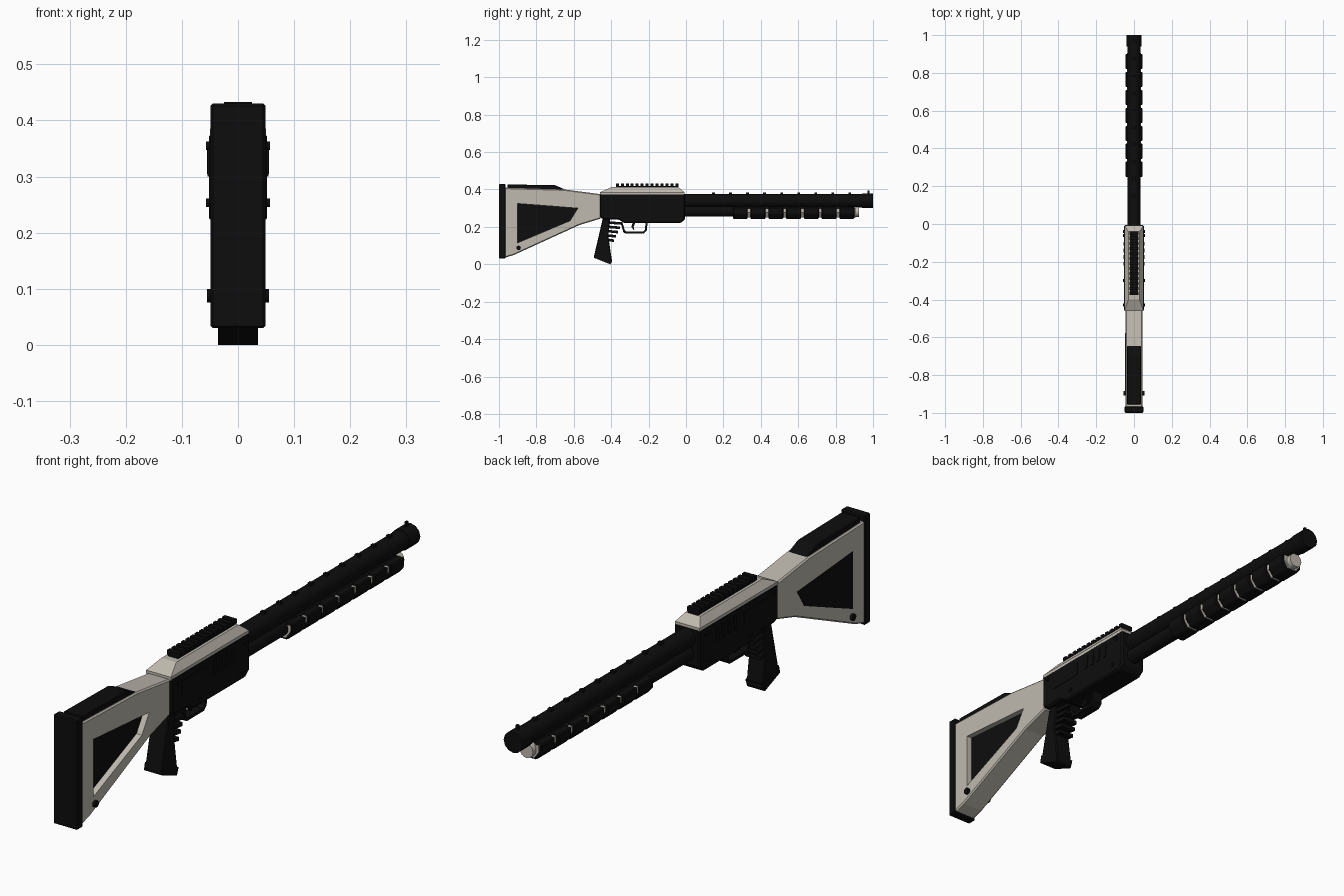
import bpy, bmesh, math
from mathutils import Vector

if "Cube" in bpy.data.objects:
    bpy.data.objects.remove(bpy.data.objects["Cube"])


def material(name, colour):
    m = bpy.data.materials.new(name)
    m.use_nodes = True
    m.diffuse_color = (*colour, 1)
    bsdf = next(n for n in m.node_tree.nodes if n.type == 'BSDF_PRINCIPLED')
    bsdf.inputs["Base Color"].default_value = (*colour, 1)
    return m


black = material("matte black", (0.004, 0.004, 0.004))
cream = material("warm grey", (0.52, 0.49, 0.43))


def finish(name, bm, mat, bevel=0):
    bmesh.ops.recalc_face_normals(bm, faces=bm.faces)
    mesh = bpy.data.meshes.new(name)
    bm.to_mesh(mesh)
    bm.free()
    mesh.materials.append(mat)
    ob = bpy.data.objects.new(name, mesh)
    bpy.context.collection.objects.link(ob)
    if bevel:
        mod = ob.modifiers.new("edge chamfer", 'BEVEL')
        mod.width, mod.segments = bevel, 1
    return ob


def extrude(name, points, shift, mat, bevel=0):
    bm = bmesh.new()
    face = bm.faces.new([bm.verts.new(p) for p in points])
    out = bmesh.ops.extrude_face_region(bm, geom=[face])
    verts = [v for v in out["geom"] if isinstance(v, bmesh.types.BMVert)]
    bmesh.ops.translate(bm, vec=shift, verts=verts)
    return finish(name, bm, mat, bevel)


def side(name, profile, x0, x1, mat, bevel=0):
    """Side outline in (y, z), extruded across x."""
    return extrude(name, [(x0, y, z) for y, z in profile], (x1 - x0, 0, 0), mat, bevel)


def section(name, profile, y0, y1, mat, bevel=0):
    """Cross-section in (x, z), extruded along y."""
    return extrude(name, [(x, y0, z) for x, z in profile], (0, y1 - y0, 0), mat, bevel)


def box(name, x, y, z, mat, bevel=0):
    return side(name, [(y[0], z[0]), (y[1], z[0]), (y[1], z[1]), (y[0], z[1])], *x, mat, bevel)


def tube(name, centre, radius, length, axis, mat, sides=24):
    rot = (math.pi / 2, 0, 0) if axis == 'Y' else (0, math.pi / 2, 0)
    bpy.ops.mesh.primitive_cylinder_add(vertices=sides, radius=radius, depth=length,
                                        location=centre, rotation=rot)
    ob = bpy.context.object
    ob.name = name
    ob.data.materials.append(mat)
    bpy.ops.object.shade_smooth_by_angle(angle=math.radians(40))
    return ob


# Shoulder stock with a recessed panel
stock = side("stock", [(-0.97, 0.035), (-0.92, 0.05), (-0.57, 0.21), (-0.455, 0.245),
                       (-0.455, 0.375), (-0.65, 0.40), (-0.97, 0.41)], -0.045, 0.045, cream, 0.005)
opening = [(-0.90, 0.115), (-0.62, 0.233), (-0.578, 0.30), (-0.90, 0.325)]
cutter = side("stock_pocket_cutter", opening, 0.02, 0.08, cream)
cutter.hide_render = True
cutter.hide_set(True)
cut = stock.modifiers.new("pocket", 'BOOLEAN')
cut.operation, cut.object, cut.solver = 'DIFFERENCE', cutter, 'EXACT'
side("stock_panel_right", opening, -0.047, -0.040, black)
side("stock_panel_left", opening, 0.015, 0.023, black)
box("butt_pad", (-0.049, 0.049), (-1.0, -0.965), (0.03, 0.43), black, 0.004)
side("cheek_rest", [(-0.955, 0.40), (-0.955, 0.427), (-0.70, 0.423), (-0.64, 0.397)],
     -0.038, 0.038, black, 0.003)
tube("stock_pin", (0, -0.895, 0.088), 0.012, 0.11, 'X', black, 12)

# Receiver and its sloped top cover
side("receiver", [(-0.46, 0.25), (-0.46, 0.378), (-0.005, 0.378), (-0.005, 0.24),
                  (-0.03, 0.22), (-0.33, 0.22), (-0.36, 0.24), (-0.44, 0.24)],
     -0.052, 0.052, black, 0.006)
bm = bmesh.new()
for y, z, w in ((-0.46, 0.372, 0.05), (-0.46, 0.385, 0.05), (-0.40, 0.412, 0.03),
                (-0.04, 0.412, 0.03), (-0.008, 0.385, 0.05), (-0.008, 0.372, 0.05)):
    for s in (-1, 1):
        bm.verts.new((s * w, y, z))
bmesh.ops.convex_hull(bm, input=bm.verts)
finish("top_cover", bm, cream)

# Receiver side details
for s, label in ((-1, "right"), (1, "left")):
    for i in range(4):
        y = -0.22 + i * 0.035
        side(f"vent_{label}", [(y, 0.305), (y + 0.015, 0.305), (y + 0.02, 0.355), (y + 0.005, 0.355)],
             s * 0.05, s * 0.055, black)
    box(f"side_plate_{label}", sorted((s * 0.05, s * 0.054)), (-0.40, -0.26), (0.30, 0.35), black)
    for y, z in ((-0.43, 0.355), (-0.04, 0.355), (-0.30, 0.253), (-0.06, 0.253)):
        tube(f"receiver_pin_{label}", (s * 0.052, y, z), 0.008, 0.01, 'X', black, 10)

# Toothed top rail
box("rail_base", (-0.02, 0.02), (-0.375, -0.04), (0.408, 0.419), black)
for i in range(13):
    y = -0.375 + i * 0.0265
    box("rail_tooth", (-0.025, 0.025), (y, y + 0.016), (0.417, 0.433), black)

# Barrel, muzzle, rib studs and front sight
tube("barrel", (0, 0.48, 0.34), 0.035, 0.98, 'Y', black)
tube("muzzle", (0, 0.97, 0.34), 0.0385, 0.06, 'Y', black, 12)
for i in range(9):
    y = 0.14 + i * 0.091
    box("barrel_stud", (-0.008, 0.008), (y, y + 0.014), (0.365, 0.383), black)
box("front_sight", (-0.004, 0.004), (0.97, 0.98), (0.37, 0.395), black)

# Magazine tube and sliding fore grip
tube("magazine_tube", (0, 0.44, 0.283), 0.028, 0.90, 'Y', black)


def cradle(w, low, top):
    return [(-w, top), (-w, low + 0.026), (-w * 0.5, low), (w * 0.5, low), (w, low + 0.026), (w, top)]


section("fore_grip_core", cradle(0.037, 0.251, 0.299), 0.25, 0.905, cream)
for i in range(7):
    y = 0.25 + i * 0.095
    section("fore_grip_band", cradle(0.045, 0.243, 0.304), y, y + 0.08, black, 0.004)
tube("magazine_cap", (0, 0.912, 0.281), 0.027, 0.024, 'Y', cream, 16)

# Pistol grip with finger ribs
side("pistol_grip", [(-0.445, 0.245), (-0.493, 0.038), (-0.405, 0.002), (-0.395, 0.012),
                     (-0.408, 0.10), (-0.415, 0.15), (-0.405, 0.245)], -0.034, 0.034, black, 0.004)
side("grip_base", [(-0.487, 0.063), (-0.493, 0.035), (-0.405, 0.0), (-0.395, 0.028)],
     -0.036, 0.036, black)
for i in range(5):
    z = 0.125 + i * 0.023
    front = -0.385 + i * 0.011
    side("grip_rib", [(-0.425, z + 0.014), (-0.425, z), (front, z - 0.006), (front, z + 0.008)],
         -0.03, 0.03, black)

# Trigger and guard
side("trigger_guard", [(-0.35, 0.225), (-0.335, 0.172), (-0.325, 0.165), (-0.225, 0.165),
                       (-0.21, 0.18), (-0.205, 0.225), (-0.216, 0.225), (-0.22, 0.184),
                       (-0.23, 0.175), (-0.32, 0.175), (-0.327, 0.182), (-0.34, 0.225)],
     -0.02, 0.02, black)
side("trigger", [(-0.285, 0.225), (-0.292, 0.20), (-0.28, 0.182), (-0.276, 0.184),
                 (-0.28, 0.20), (-0.27, 0.225)], -0.007, 0.007, black)
